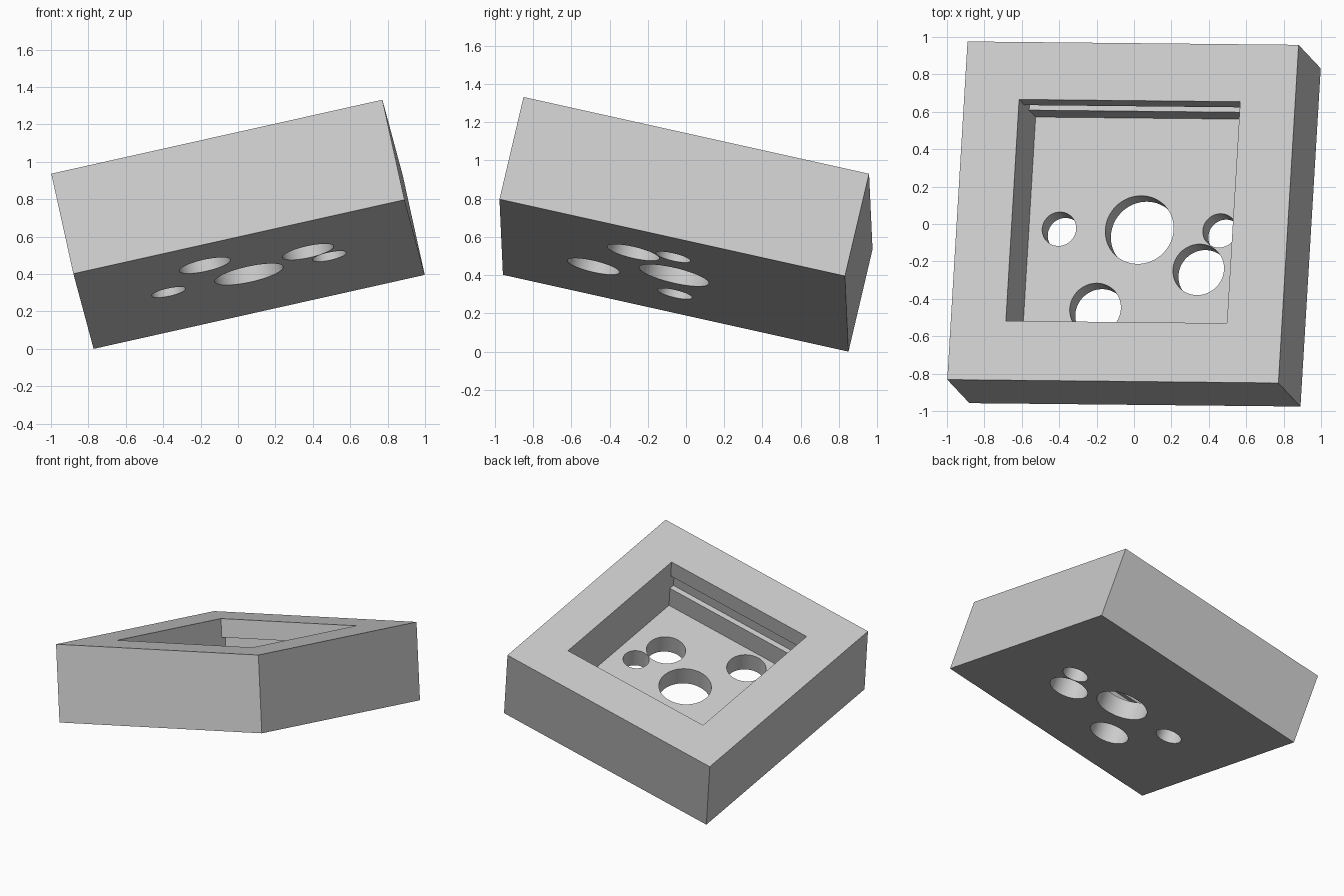
import bpy
from mathutils import Matrix, Vector

if "Cube" in bpy.data.objects:
    bpy.data.objects.remove(bpy.data.objects["Cube"], do_unlink=True)

# Block dimensions in its own untilted frame
WIDTH, DEPTH, HEIGHT = 1.814, 1.855, 0.562
TOP = HEIGHT / 2
POCKET_W, POCKET_D, POCKET_DEEP = 1.211, 1.215, 0.42
POCKET_Y = 0.005
GROOVE_TOP, GROOVE_BOTTOM, GROOVE_IN = 0.135, 0.255, 0.04

grey = bpy.data.materials.new("light grey")
grey.use_nodes = True
colour = (0.6, 0.6, 0.6, 1)
grey.diffuse_color = colour
grey.node_tree.nodes["Principled BSDF"].inputs["Base Color"].default_value = colour


def box(name, size, centre):
    bpy.ops.mesh.primitive_cube_add(size=1)
    ob = bpy.context.object
    ob.name = name
    ob.data.transform(Matrix.Translation(centre) @ Matrix.Diagonal((*size, 1)))
    ob.data.materials.append(grey)
    return ob


def drill(name, x, y, radius):
    bpy.ops.mesh.primitive_cylinder_add(vertices=64, radius=radius, depth=0.4)
    ob = bpy.context.object
    ob.name = name
    ob.data.transform(Matrix.Translation((x, y, -TOP)))
    ob.data.materials.append(grey)
    return ob


def cut(target, cutter):
    cutter.hide_render = True
    mod = target.modifiers.new("cut", "BOOLEAN")
    mod.operation, mod.solver, mod.object = "DIFFERENCE", "EXACT", cutter
    bpy.context.view_layer.objects.active = target
    bpy.ops.object.modifier_apply(modifier=mod.name)
    bpy.data.objects.remove(cutter, do_unlink=True)


# Solid block
block = box("tray_block", (WIDTH, DEPTH, HEIGHT), (0, 0, 0))

# Square pocket, open at the top
cut(block, box("pocket_cutter", (POCKET_W, POCKET_D, POCKET_DEEP + 0.2),
               (0, POCKET_Y, TOP - POCKET_DEEP / 2 + 0.1)))

# Slide grooves along the front and back pocket walls
cut(block, box("groove_cutter",
               (POCKET_W, POCKET_D + 2 * GROOVE_IN, GROOVE_BOTTOM - GROOVE_TOP),
               (0, POCKET_Y, TOP - (GROOVE_TOP + GROOVE_BOTTOM) / 2)))

# Round holes through the floor: large centre, two small, two medium
for x, y, radius in ((0, 0, 0.187), (-0.44, 0, 0.093), (0.44, 0, 0.093),
                     (0.336, -0.215, 0.14), (-0.216, -0.435, 0.14)):
    cut(block, drill("hole_cutter", x, y, radius))

# Smooth hole walls, crisp edges
bpy.ops.object.select_all(action="DESELECT")
block.select_set(True)
bpy.context.view_layer.objects.active = block
bpy.ops.object.shade_smooth_by_angle()

# Tilt the block and rest its lowest corner on the ground
right = Vector((0.976, -0.010, 0.218)).normalized()
back = Vector((0.059, 0.973, -0.216))
up = right.cross(back).normalized()
back = up.cross(right)
block.data.transform(Matrix((right, back, up)).transposed().to_4x4())
lowest = min(v.co.z for v in block.data.vertices)
block.data.transform(Matrix.Translation((0, 0, -lowest)))
